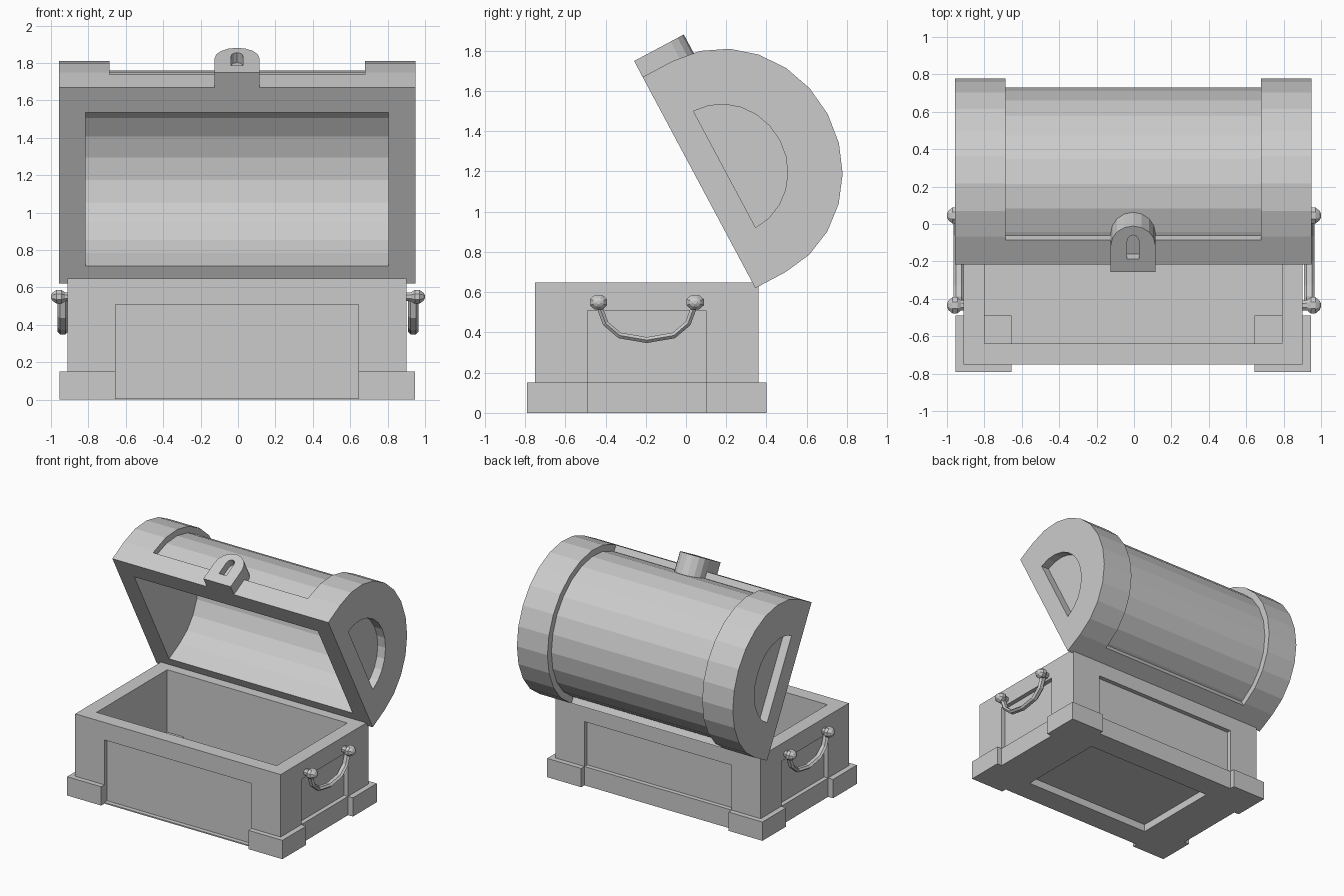
import bpy, bmesh, math
from mathutils import Vector

if "Cube" in bpy.data.objects:
    bpy.data.objects.remove(bpy.data.objects["Cube"])

GREY = (0.6, 0.6, 0.6, 1)
mat = bpy.data.materials.new("plain_grey")
mat.use_nodes = True
mat.diffuse_color = GREY
mat.node_tree.nodes["Principled BSDF"].inputs["Base Color"].default_value = GREY

XC = -0.005          # chest centre line
HINGE = Vector((0, 0.345, 0.62))
ALONG = Vector((0, -0.471, 0.882))   # hinge to front lip of the open lid
OUT = Vector((0, 0.882, 0.471))      # from rim towards the crown


def finish(name, bm):
    bmesh.ops.recalc_face_normals(bm, faces=bm.faces)
    mesh = bpy.data.meshes.new(name)
    bm.to_mesh(mesh)
    bm.free()
    mesh.materials.append(mat)
    ob = bpy.data.objects.new(name, mesh)
    bpy.context.collection.objects.link(ob)
    return ob


def prism(name, profile, a, b, place):
    """Extrude a 2D profile from a to b, placing points with place(p, q, t)."""
    bm = bmesh.new()
    rings = [[bm.verts.new(place(p, q, t)) for p, q in profile] for t in (a, b)]
    bm.faces.new(rings[0])
    bm.faces.new(rings[1][::-1])
    n = len(profile)
    for i in range(n):
        j = (i + 1) % n
        bm.faces.new((rings[0][i], rings[0][j], rings[1][j], rings[1][i]))
    return finish(name, bm)


def box(name, x0, x1, y0, y1, z0, z1):
    return prism(name, [(x0, y0), (x1, y0), (x1, y1), (x0, y1)], z0, z1,
                 lambda p, q, t: Vector((p, q, t)))


def cut(target, *cutters):
    for c in cutters:
        mod = target.modifiers.new("cut", 'BOOLEAN')
        mod.operation = 'DIFFERENCE'
        mod.solver = 'EXACT'
        mod.object = c
        bpy.context.view_layer.objects.active = target
        bpy.ops.object.modifier_apply(modifier=mod.name)
        bpy.data.objects.remove(c)


def arc(cu, cv, ru, rv, n=12):
    return [(cu - ru * math.cos(math.pi * i / n), cv + rv * math.sin(math.pi * i / n))
            for i in range(n + 1)]


def arch(cu, cv, ru, rv, base, n=12):
    """Half ellipse standing on straight sides that reach down to base."""
    pts = arc(cu, cv, ru, rv, n)
    if base < cv:
        pts = [(cu - ru, base)] + pts + [(cu + ru, base)]
    return pts


def in_lid(u, v, x):
    return HINGE + ALONG * u + OUT * v + Vector((x, 0, 0))


def on_latch(x, v, u):
    return in_lid(u, v, x)


# Chest body with hollow, sunken side panels and sunken underside
X, Y0, Y1, D = 0.907, -0.75, 0.36, 0.035
body = box("chest_body", XC - X, XC + X, Y0, Y1, 0, 0.648)
cut(body,
    box("hollow", XC - 0.795, XC + 0.795, -0.64, 0.25, 0.1, 0.8),
    box("front_panel", XC - 0.65, XC + 0.65, Y0 - 0.1, Y0 + D, 0.01, 0.508),
    box("back_panel", XC - 0.65, XC + 0.65, Y1 - D, Y1 + 0.1, 0.15, 0.508),
    box("left_panel", XC + X - D, XC + X + 0.1, -0.49, 0.1, 0.15, 0.508),
    box("right_panel", XC - X - 0.1, XC - X + D, -0.49, 0.1, 0.15, 0.508),
    box("underside", XC - 0.57, XC + 0.57, -0.56, 0.17, -0.1, 0.06))

# Corner feet
for side, s in (("left", 1), ("right", -1)):
    xa, xb = sorted((XC + s * 0.65, XC + s * 0.95))
    box(side + "_front_foot", xa, xb, -0.79, -0.49, 0, 0.15)
    box(side + "_back_foot", xa, xb, 0.1, 0.4, 0, 0.15)

# Open lid: vaulted block, hollowed, slimmer between the end bands
lid = prism("lid", arch(0.595, 0.17, 0.595, 0.555, 0), XC - 0.953, XC + 0.953, in_lid)
slim = arch(0.595, 0.17, 0.545, 0.505, 0.148) + arch(0.595, 0.17, 0.8, 0.8, 0.148)[::-1]
cut(lid,
    prism("band_gap", slim, XC - 0.683, XC + 0.683, in_lid),
    prism("lid_hollow", arch(0.572, 0.15, 0.465, 0.45, -0.1), XC - 0.81, XC + 0.81, in_lid))
for s in (-1, 1):
    cut(lid, prism("end_panel", arc(0.593, 0.143, 0.328, 0.31),
                   XC + s * 0.885, XC + s * 1.1, in_lid))

# Latch with keyhole
latch = prism("latch", arch(XC, 0.16, 0.12, 0.12, 0, 8), 1.1, 1.28, on_latch)
cut(latch, prism("keyhole", arch(XC, 0.185, 0.032, 0.04, 0.08, 6), 1.22, 1.4, on_latch))


# Swinging side handles
def handle(name, x):
    path = [(-0.435, 0.54), (-0.40, 0.445), (-0.33, 0.385), (-0.195, 0.362),
            (-0.06, 0.385), (0.01, 0.445), (0.045, 0.54)]
    bm = bmesh.new()
    rings = []
    for i, (y, z) in enumerate(path):
        a, b = path[max(i - 1, 0)], path[min(i + 1, len(path) - 1)]
        t = Vector((0, b[0] - a[0], b[1] - a[1])).normalized()
        side = Vector((0, -t.z, t.y))
        rings.append([bm.verts.new(Vector((x, y, z))
                      + Vector((0.027 * math.cos(k * math.pi / 3), 0, 0))
                      + side * 0.017 * math.sin(k * math.pi / 3)) for k in range(6)])
    for r, q in zip(rings, rings[1:]):
        for k in range(6):
            bm.faces.new((r[k], r[k - 1], q[k - 1], q[k]))
    bm.faces.new(rings[0])
    bm.faces.new(rings[-1][::-1])
    finish(name, bm)


def knob(name, s, y):
    """Faceted mushroom head turned about the x axis."""
    profile = [(0.86, 0.026), (0.925, 0.03), (0.945, 0.047), (0.97, 0.047), (0.992, 0.028), (1.0, 0.01)]
    bm = bmesh.new()
    rings = [[bm.verts.new((s * x, y + r * math.cos(k * math.pi / 4 + math.pi / 8),
                            0.55 + 0.85 * r * math.sin(k * math.pi / 4 + math.pi / 8)))
              for k in range(8)] for x, r in profile]
    for r, q in zip(rings, rings[1:]):
        for k in range(8):
            bm.faces.new((r[k], r[k - 1], q[k - 1], q[k]))
    bm.faces.new(rings[0])
    bm.faces.new(rings[-1][::-1])
    finish(name, bm)


for side, s in (("left", 1), ("right", -1)):
    handle(side + "_handle", s * 0.937)
    knob(side + "_front_knob", s, -0.435)
    knob(side + "_back_knob", s, 0.045)
